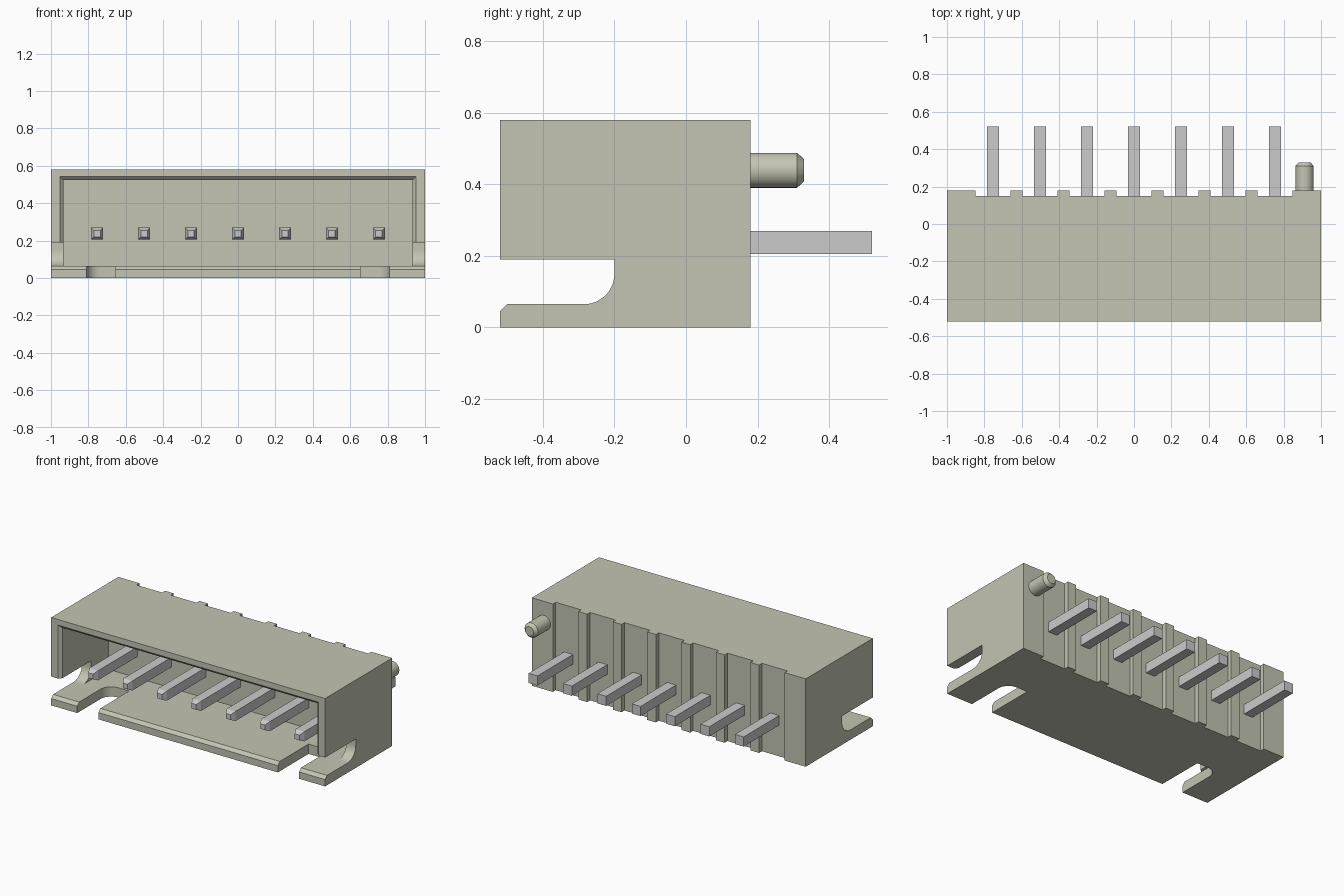
import bpy, bmesh, math

cube = bpy.data.objects.get("Cube")
if cube:
    bpy.data.objects.remove(cube, do_unlink=True)


def material(name, color):
    m = bpy.data.materials.new(name)
    m.use_nodes = True
    m.diffuse_color = (*color, 1)
    m.node_tree.nodes["Principled BSDF"].inputs["Base Color"].default_value = (*color, 1)
    return m


beige = material("beige plastic", (0.55, 0.555, 0.45))
metal = material("grey metal", (0.60, 0.60, 0.60))


def loft(name, rings, mat):
    """Closed solid skinned through rings with equal point counts."""
    bm = bmesh.new()
    loops = [[bm.verts.new(p) for p in ring] for ring in rings]
    n = len(loops[0])
    for a, b in zip(loops, loops[1:]):
        for i in range(n):
            j = (i + 1) % n
            bm.faces.new((a[i], a[j], b[j], b[i]))
    bm.faces.new(loops[0][::-1])
    bm.faces.new(loops[-1])
    bmesh.ops.recalc_face_normals(bm, faces=bm.faces)
    mesh = bpy.data.meshes.new(name)
    bm.to_mesh(mesh)
    bm.free()
    mesh.materials.append(mat)
    obj = bpy.data.objects.new(name, mesh)
    bpy.context.collection.objects.link(obj)
    return obj


def rect(x, y, z0, z1, half):
    return [(x - half, y, z0), (x + half, y, z0), (x + half, y, z1), (x - half, y, z1)]


def arc(cx, cy, r, start, end, steps=12):
    return [(cx + r * math.cos(math.radians(start + (end - start) * i / steps)),
             cy + r * math.sin(math.radians(start + (end - start) * i / steps)))
            for i in range(steps + 1)]


def smooth(obj):
    bpy.ops.object.select_all(action="DESELECT")
    obj.select_set(True)
    bpy.context.view_layer.objects.active = obj
    bpy.ops.object.shade_smooth_by_angle(angle=math.radians(30))


PITCH, PINS = 0.251, 7
FRONT, BACK, GROOVE = -0.52, 0.18, 0.15
pin_x = [(i - (PINS - 1) / 2) * PITCH for i in range(PINS)]

# Housing plan with a shallow groove behind each pin
plan = [(-1, FRONT), (1, FRONT), (1, BACK)]
for x in reversed(pin_x):
    g = 0.0935
    plan += [(x + g, BACK), (x + g, GROOVE), (x - g, GROOVE), (x - g, BACK)]
plan.append((-1, BACK))
housing = loft("housing", [[(x, y, z) for x, y in plan] for z in (0, 0.58)], beige)

# Cavity with flared mouth
FLOOR = 0.065
cutters = [loft("cavity_cutter", [
    rect(0, -0.54, FLOOR, 0.563, 0.972),
    rect(0, -0.50, FLOOR, 0.523, 0.932),
    rect(0, -0.02, FLOOR, 0.523, 0.932)], beige)]

# Side slots and the bevelled front lip of the floor
side = [(-0.54, 0.19), (-0.2, 0.19)] + arc(-0.285, 0.15, 0.085, 0, -90)
side += [(-0.50, FLOOR), (-0.54, 0.025)]
cutters.append(loft("side_slot_cutter", [[(x, y, z) for y, z in side] for x in (-1.1, 1.1)], beige))

# Floor slots, rounded at the outer inside corner
for s in (-1, 1):
    slot = [(0.655, -0.6), (0.81, -0.6)] + arc(0.735, -0.275, 0.075, 0, 90) + [(0.655, -0.2)]
    cutters.append(loft("floor_slot_cutter",
                        [[(s * x, y, z) for x, y in slot] for z in (-0.1, 0.12)], beige))

for c in cutters:
    c.hide_render = True
    mod = housing.modifiers.new("cut", "BOOLEAN")
    mod.operation = "DIFFERENCE"
    mod.solver = "EXACT"
    mod.object = c
bpy.context.view_layer.update()
graph = bpy.context.evaluated_depsgraph_get()
cut_mesh = bpy.data.meshes.new_from_object(housing.evaluated_get(graph))
housing.modifiers.clear()
housing.data = cut_mesh
for c in cutters:
    bpy.data.objects.remove(c, do_unlink=True)
smooth(housing)

# Square pins with tapered front tips
for i, x in enumerate(pin_x):
    zc, h, t = 0.237, 0.032, 0.017
    loft(f"pin_{i + 1}", [
        rect(x, -0.46, zc - t, zc + t, t),
        rect(x, -0.43, zc - h, zc + h, h),
        rect(x, 0.52, zc - h, zc + h, h)], metal)

# Locating post on the back
post = loft("locating_post", [
    [(x, y, z) for x, z in arc(0.912, 0.439, r, 0, 348.75, 31)]
    for y, r in ((0.14, 0.049), (0.31, 0.049), (0.33, 0.031))], beige)
smooth(post)
